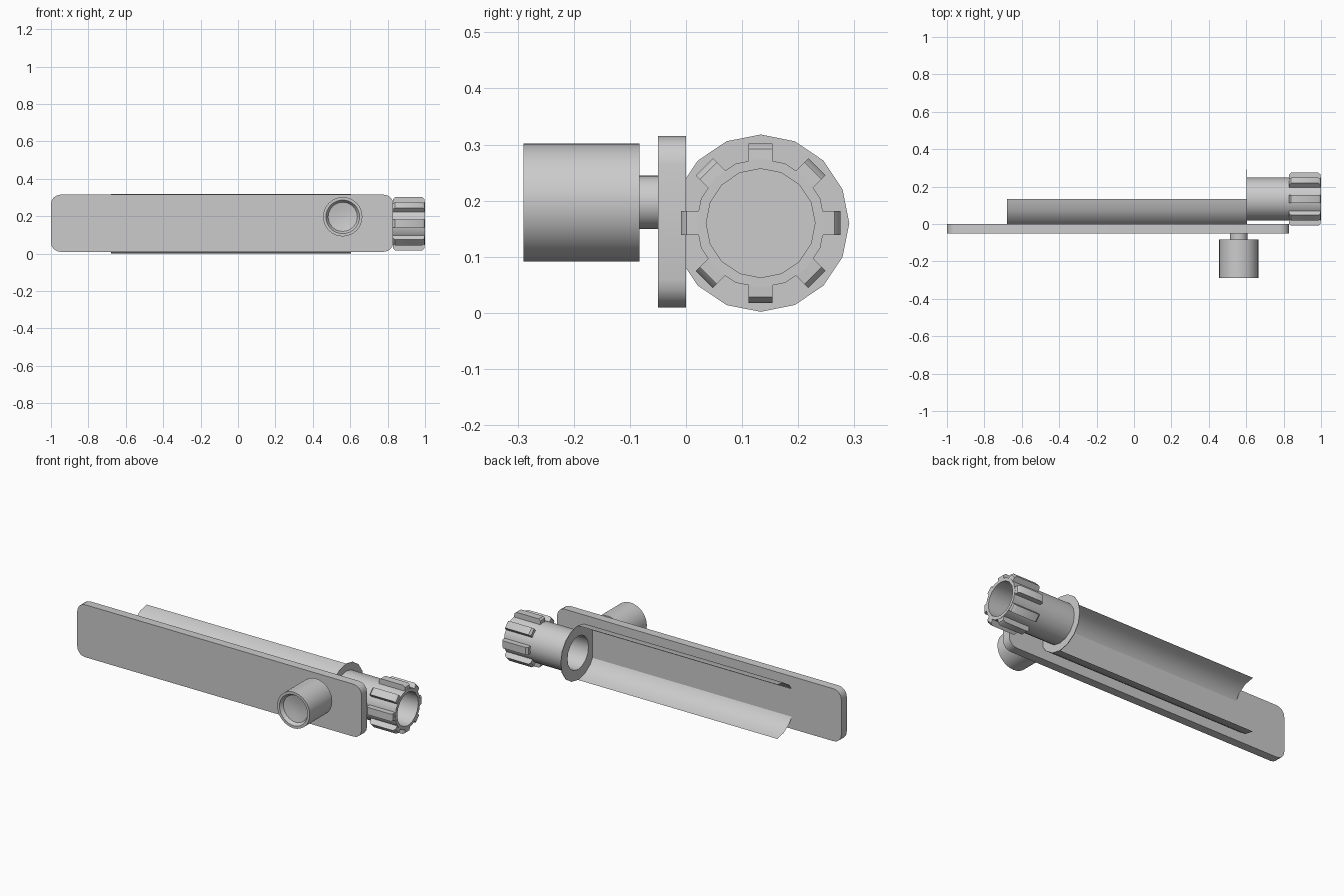
import bpy, bmesh, math
from mathutils import Matrix, Vector

if "Cube" in bpy.data.objects:
    bpy.data.objects.remove(bpy.data.objects["Cube"])

CY, CZ = 0.133, 0.16      # axis of the tube and trough
BX, BZ = 0.56, 0.197      # axis of the button


def finish(bm, name, angle=40, fix=True):
    bmesh.ops.remove_doubles(bm, verts=bm.verts, dist=1e-5)
    if fix:
        bmesh.ops.recalc_face_normals(bm, faces=bm.faces)
    me = bpy.data.meshes.new(name)
    bm.to_mesh(me)
    bm.free()
    ob = bpy.data.objects.new(name, me)
    bpy.context.collection.objects.link(ob)
    bpy.ops.object.select_all(action='DESELECT')
    ob.select_set(True)
    bpy.context.view_layer.objects.active = ob
    bpy.ops.object.shade_smooth_by_angle(angle=math.radians(angle))
    return ob


def lathe(name, profile, place, n, start=0.0, sweep=2 * math.pi):
    """Sweep (along, radius) points round an axis; place maps to xyz."""
    bm = bmesh.new()
    rows = []
    for i in range(n + 1):
        t = start + sweep * i / n
        rows.append([bm.verts.new(place(a, r * math.cos(t), r * math.sin(t)))
                     for a, r in profile])
    for p, q in zip(rows, rows[1:]):
        for j in range(len(profile) - 1):
            bm.faces.new((p[j], p[j + 1], q[j + 1], q[j]))
    bmesh.ops.dissolve_degenerate(bm, dist=1e-6, edges=bm.edges)
    return finish(bm, name)


def along_x(a, u, v):
    return (a, CY + u, CZ + v)


def along_y(a, u, v):
    return (BX + u, a, BZ + v)


# Flat back plate with rounded corners
bm = bmesh.new()
R, x0, x1, z0, z1 = 0.05, -1.0, 0.83, 0.01, 0.315
ring = []
for k, (cx, cz) in enumerate([(x1 - R, z1 - R), (x0 + R, z1 - R),
                              (x0 + R, z0 + R), (x1 - R, z0 + R)]):
    for i in range(5):
        t = math.pi / 2 * (k + i / 4)
        ring.append(bm.verts.new((cx + R * math.cos(t), -0.05, cz + R * math.sin(t))))
face = bm.faces.new(ring)
ext = bmesh.ops.extrude_face_region(bm, geom=[face], use_keep_orig=True)
bmesh.ops.translate(bm, vec=(0, 0.05, 0),
                    verts=[g for g in ext['geom'] if isinstance(g, bmesh.types.BMVert)])
finish(bm, "plate")

# Open half-round trough, hollow side facing the back
lathe("trough", [(-0.68, 0.158), (0.605, 0.158)], along_x, 8, math.pi / 2, math.pi)

# Tube with end collar and a blind bore from each end
lathe("tube", [(0.83, 0), (0.83, 0.097), (1.0, 0.097), (1.0, 0.115),
               (0.605, 0.115), (0.605, 0.158), (0.602, 0.158),
               (0.602, 0.097), (0.81, 0.097), (0.81, 0)], along_x, 16)

# Eight grip ribs around the tube end
bm = bmesh.new()
side = [(0.83, 0.1), (0.83, 0.132), (0.84, 0.142), (0.985, 0.142),
        (0.997, 0.132), (0.999, 0.1)]
for k in range(8):
    rot = Matrix.Rotation(k * math.pi / 4, 3, 'X')
    a, b = [[bm.verts.new(rot @ Vector((x, w, r)) + Vector((0, CY, CZ)))
             for x, r in side] for w in (-0.0215, 0.0215)]
    bm.faces.new(a)
    bm.faces.new(b[::-1])
    for i in range(len(side)):
        j = (i + 1) % len(side)
        bm.faces.new((a[i], b[i], b[j], a[j]))
finish(bm, "grip_ribs")

# Push button with dished front, on a short neck
lathe("button", [(-0.26, 0), (-0.263, 0.04), (-0.27, 0.078), (-0.29, 0.09),
                 (-0.29, 0.105), (-0.083, 0.105), (-0.083, 0)], along_y, 32)
lathe("button_neck", [(-0.09, 0), (-0.09, 0.0475), (-0.04, 0.0475), (-0.04, 0)],
      along_y, 24)
